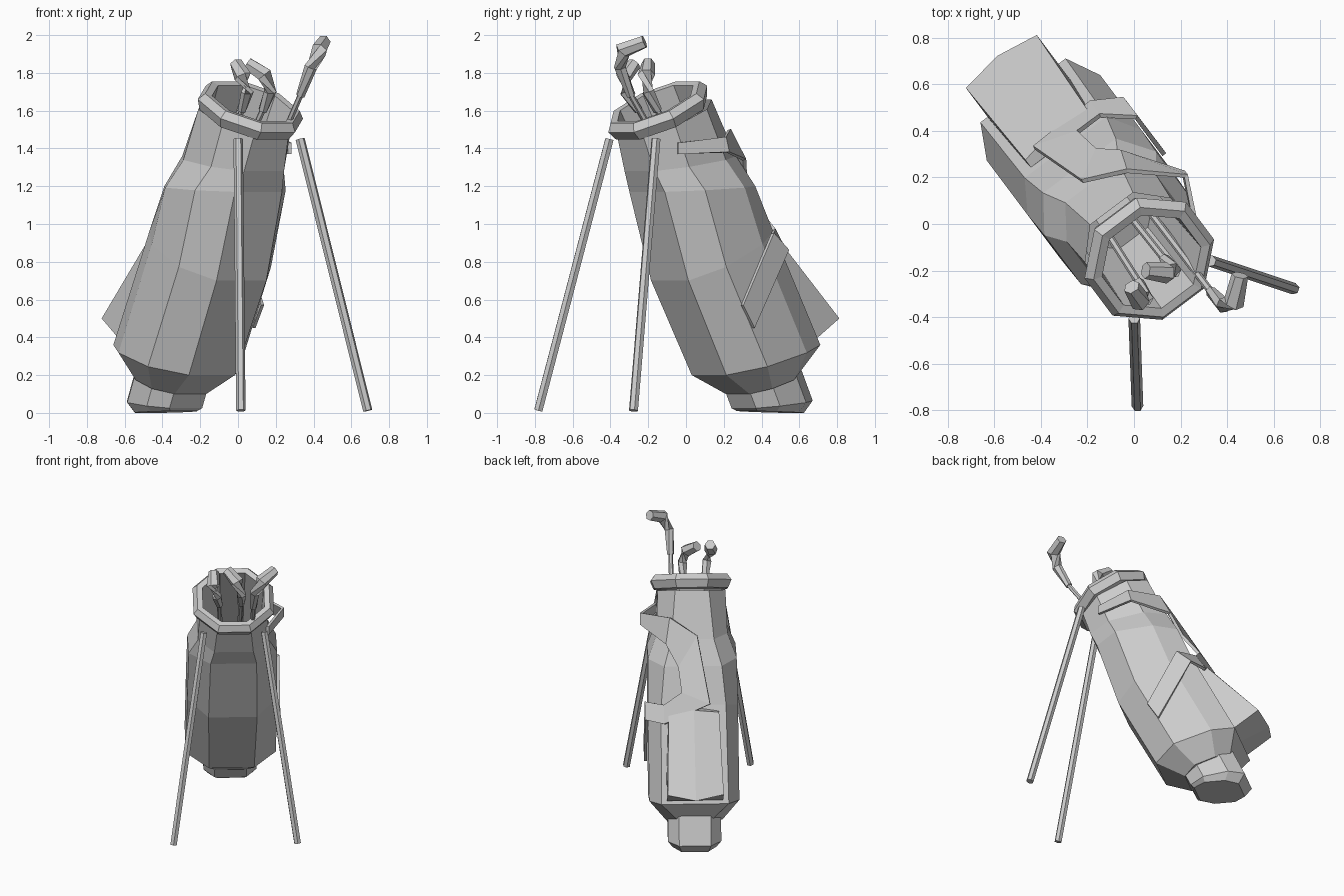
import bpy
import bmesh
import math
from mathutils import Matrix, Vector

cube = bpy.data.objects.get("Cube")
if cube:
    bpy.data.objects.remove(cube, do_unlink=True)

# One plain grey for everything
grey = bpy.data.materials.new("plain_grey")
grey.use_nodes = True
grey.diffuse_color = (0.6, 0.6, 0.6, 1)
grey.node_tree.nodes["Principled BSDF"].inputs["Base Color"].default_value = grey.diffuse_color

# The bag leans along a turned axis: side, forward and height become world space
TURN = math.atan2(3, 4)
TILT = math.radians(27)
PLACE = Matrix.Translation((-0.03, -0.022, 0)) @ Matrix.Rotation(TURN, 4, 'Z')


def place(side, forward, height):
    return PLACE @ Vector((side, -forward, height))


def finish(name, bm):
    bmesh.ops.recalc_face_normals(bm, faces=bm.faces)
    mesh = bpy.data.meshes.new(name)
    bm.to_mesh(mesh)
    bm.free()
    mesh.materials.append(grey)
    obj = bpy.data.objects.new(name, mesh)
    bpy.context.collection.objects.link(obj)
    return obj


def loft(name, rings, cap_start=True, cap_end=True):
    """Skin a row of closed rings that all have the same point count."""
    bm = bmesh.new()
    rows = [[bm.verts.new(point) for point in ring] for ring in rings]
    count = len(rows[0])
    for low, high in zip(rows, rows[1:]):
        for i in range(count):
            j = (i + 1) % count
            bm.faces.new((low[i], low[j], high[j], high[i]))
    if cap_start:
        bm.faces.new(rows[0])
    if cap_end:
        bm.faces.new(rows[-1])
    return finish(name, bm)


def bag_ring(front, back, width, front_flat, back_flat):
    """Eight-sided section between a front and a back profile point."""
    front, back = Vector(front), Vector(back)
    half = [(front_flat, 0), (1, 0.28), (1, 0.74), (back_flat, 1)]
    ring = []
    for sign, steps in ((1, half), (-1, half[::-1])):
        for spread, t in steps:
            forward, height = front.lerp(back, t)
            ring.append(place(sign * spread * width, forward, height))
    return ring


def tube(name, points, radii, sides=6):
    """Low-poly rod that follows a path with changing thickness."""
    points = [Vector(p) for p in points]
    rings = []
    for i, point in enumerate(points):
        before = points[max(i - 1, 0)]
        after = points[min(i + 1, len(points) - 1)]
        spin = (after - before).to_track_quat('Z', 'Y')
        ring = []
        for k in range(sides):
            angle = math.tau * k / sides
            offset = Vector((math.cos(angle), math.sin(angle), 0)) * radii[i]
            ring.append(point + spin @ offset)
        rings.append(ring)
    return loft(name, rings)


# Main bag, from chamfered bottom through the shoulder to the neck
loft("bag_body", [
    bag_ring((-0.37, 0.1), (-0.68, 0.2), 0.19, 0.55, 0.55),
    bag_ring((-0.18, 0.2), (-0.745, 0.36), 0.305, 0.5, 0.75),
    bag_ring((0.08, 0.7), (-0.44, 0.96), 0.305, 0.54, 0.72),
    bag_ring((0.23, 1.17), (-0.34, 1.2), 0.3, 0.52, 0.65),
    bag_ring((0.28, 1.28), (-0.25, 1.36), 0.24, 0.55, 0.6),
    bag_ring((0.34, 1.46), (-0.11, 1.66), 0.23, 0.5, 0.5),
], cap_end=False)

# Foot block under the bag
loft("bag_foot", [
    bag_ring((-0.43, 0.01), (-0.74, 0), 0.15, 0.6, 0.6),
    bag_ring((-0.41, 0.025), (-0.785, 0.065), 0.18, 0.6, 0.6),
    bag_ring((-0.36, 0.13), (-0.7, 0.25), 0.18, 0.6, 0.6),
])


# Collar with its hollow lining and inner floor
def collar_ring(radius, along):
    ring = []
    for k in range(8):
        angle = math.tau * (k + 0.5) / 8
        ahead = radius * math.cos(angle)
        ring.append(place(radius * math.sin(angle),
                          0.155 + ahead * math.cos(TILT) + along * math.sin(TILT),
                          1.6 - ahead * math.sin(TILT) + along * math.cos(TILT)))
    return ring


loft("collar", [collar_ring(r, a) for r, a in (
    (0.23, -0.055), (0.27, -0.045), (0.295, 0.01), (0.265, 0.05),
    (0.225, 0.045), (0.2, -0.6))], cap_start=False)

# Large back pocket, bulging slightly along its middle
pocket = []
for side, bulge in ((-0.19, 0), (0, 0.03), (0.19, 0)):
    profile = [(-0.46, 0.92 + bulge), (-0.5 - bulge, 0.93 + bulge),
               (-0.9 - bulge, 0.5 - bulge), (-0.73, 0.38), (-0.45, 0.55)]
    pocket.append([place(side * (0.9 if z > 0.9 else 1), f, z) for f, z in profile])
loft("back_pocket", pocket)

# Carrying strap: a ribbon looping from one side over the back and down the side
strap_edges = [
    ((0.23, 0.2, 1.43), (0.23, 0.2, 1.37)),
    ((0.34, -0.03, 1.46), (0.34, -0.05, 1.38)),
    ((0.15, -0.2, 1.5), (0.18, -0.28, 1.34)),
    ((-0.03, -0.28, 1.4), (0.1, -0.35, 1.2)),
    ((-0.11, -0.52, 1), (0.08, -0.46, 1.06)),
    ((0.2, -0.53, 0.86), (0.2, -0.46, 0.97)),
    ((0.32, -0.46, 0.86), (0.32, -0.36, 0.95)),
    ((0.32, -0.235, 0.45), (0.32, -0.16, 0.57)),
]
bm = bmesh.new()
rows = [[bm.verts.new(place(*p)) for p in pair] for pair in strap_edges]
for a, b in zip(rows, rows[1:]):
    bm.faces.new((a[0], a[1], b[1], b[0]))
strap = finish("carrying_strap", bm)
solid = strap.modifiers.new("thickness", 'SOLIDIFY')
solid.thickness = 0.02
solid.offset = 0

# Two splayed stand legs
for label, sign in (("right", -1), ("left", 1)):
    tube(label + "_stand_leg",
         [place(sign * 0.205, 0.325, 1.45), place(sign * 0.42, 0.635, 0.012)],
         [0.025, 0.025])

# Clubs: a thin shaft inside the bag and a bent, thicker head
clubs = {
    "tall_club": [(0.07, 0.05, 1.08), (0.33, -0.29, 1.68), (0.385, -0.35, 1.83),
                  (0.43, -0.335, 1.92), (0.455, -0.22, 1.965)],
    "middle_club": [(-0.03, 0.05, 1.25), (0.13, -0.15, 1.6), (0.17, -0.2, 1.7),
                    (0.14, -0.21, 1.79), (0.05, -0.2, 1.85)],
    "short_club": [(-0.12, -0.03, 1.25), (0.02, -0.25, 1.6), (0.05, -0.32, 1.7),
                   (0.025, -0.33, 1.78), (-0.01, -0.27, 1.85)],
}
for name, path in clubs.items():
    tube(name + "_shaft", path[:2], [0.016, 0.016])
    tube(name + "_head", path[1:], [0.024, 0.034, 0.046, 0.036])
